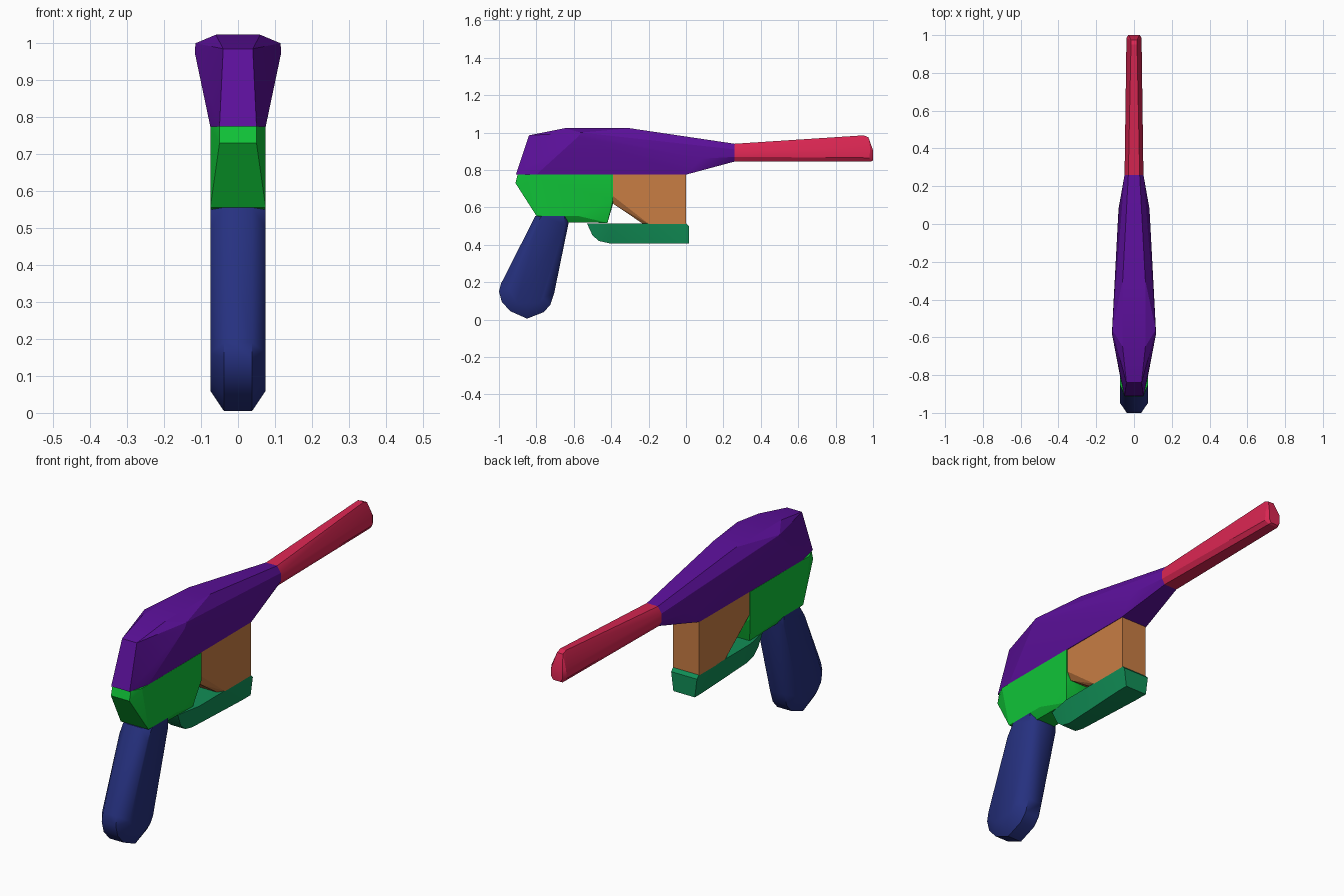
import bpy, bmesh, math

cube = bpy.data.objects.get("Cube")
if cube:
    bpy.data.objects.remove(cube, do_unlink=True)


def linear(c):
    c /= 255
    return c / 12.92 if c <= 0.04045 else ((c + 0.055) / 1.055) ** 2.4


def material(name, rgb):
    colour = [linear(c) for c in rgb] + [1.0]
    mat = bpy.data.materials.new(name)
    mat.use_nodes = True
    mat.diffuse_color = colour
    mat.node_tree.nodes["Principled BSDF"].inputs["Base Color"].default_value = colour
    return mat


def solid(name, half, mat, angle=25):
    """Faceted convex solid from the corners of its +x half, mirrored across x."""
    bm = bmesh.new()
    for x, y, z in half:
        for side in (1, -1):
            bm.verts.new((side * x, y, z))
    bmesh.ops.remove_doubles(bm, verts=bm.verts, dist=0.001)
    bmesh.ops.convex_hull(bm, input=bm.verts)
    loose = [v for v in bm.verts if not v.link_faces]
    bmesh.ops.delete(bm, geom=loose, context='VERTS')
    bmesh.ops.dissolve_limit(bm, angle_limit=math.radians(1), verts=bm.verts, edges=bm.edges)
    bmesh.ops.recalc_face_normals(bm, faces=bm.faces)
    mesh = bpy.data.meshes.new(name)
    bm.to_mesh(mesh)
    bm.free()
    mesh.materials.append(mat)
    obj = bpy.data.objects.new(name, mesh)
    bpy.context.collection.objects.link(obj)
    bpy.ops.object.select_all(action='DESELECT')
    obj.select_set(True)
    bpy.context.view_layer.objects.active = obj
    bpy.ops.object.shade_smooth_by_angle(angle=math.radians(angle))
    return obj


def rounded_plate(outline, width, inner, shrink):
    """Side outline at the inner width, plus a shrunken copy at full width."""
    cy = sum(p[0] for p in outline) / len(outline)
    cz = sum(p[1] for p in outline) / len(outline)
    points = []
    for y, z in outline:
        d = math.hypot(y - cy, z - cz)
        k = 1 - shrink / d
        points += [(inner, y, z), (width, cy + (y - cy) * k, cz + (z - cz) * k)]
    return points


purple = material("purple", (92, 16, 155))
green = material("green", (16, 196, 56))
orange = material("orange", (200, 125, 68))
teal = material("teal", (17, 142, 86))
blue = material("blue", (38, 49, 128))
red = material("red", (218, 38, 82))

# Upper body: widest near the rear shoulder, tapering to the barrel
solid("upper_body", [
    (0.05, -0.91, 0.775), (0.075, -0.8, 0.775), (0.072, 0, 0.775),
    (0.04, -0.84, 0.985), (0.117, -0.58, 0.975), (0.115, -0.56, 1.0),
    (0.06, -0.65, 1.023), (0.06, -0.3, 1.023), (0.082, 0.08, 0.86),
    (0.05, 0.26, 0.87), (0.05, 0.26, 0.91), (0.03, 0.26, 0.94), (0.035, 0.26, 0.845),
], purple, 15)

# Lower frame above the grip
solid("lower_frame", [
    (0.05, -0.9, 0.775), (0.05, -0.912, 0.73), (0.075, -0.85, 0.775),
    (0.075, -0.8, 0.555), (0.05, -0.63, 0.52), (0.05, -0.42, 0.517),
    (0.075, -0.58, 0.555), (0.075, -0.39, 0.64), (0.075, -0.39, 0.775),
    (0.05, -0.39, 0.62),
], green, 15)

# Block in front of the trigger opening
solid("front_block", [
    (0.07, -0.39, 0.775), (0.07, 0, 0.775), (0.07, 0, 0.512),
    (0.07, -0.2, 0.512), (0.07, -0.39, 0.66),
    (0.05, -0.23, 0.512), (0.05, -0.39, 0.62),
], orange, 15)

# Guard rail under the block, narrowing toward the trigger
solid("trigger_guard", [
    (0.045, -0.53, 0.515), (0.04, -0.5, 0.45), (0.04, -0.465, 0.42),
    (0.04, -0.41, 0.408), (0.07, -0.4, 0.515), (0.058, -0.05, 0.408),
    (0.058, 0.015, 0.408), (0.07, 0.015, 0.5), (0.07, 0, 0.515),
], teal)

# Rounded, raked grip
grip_side = [(-0.805, 0.555), (-0.62, 0.555), (-0.705, 0.14), (-0.725, 0.08),
             (-0.76, 0.04), (-0.85, 0.005), (-0.94, 0.045), (-0.985, 0.095),
             (-1.0, 0.15), (-0.99, 0.19)]
grip = rounded_plate(grip_side, 0.075, 0.038, 0.055)
grip += [(0.075, -0.77, 0.555), (0.075, -0.65, 0.555)]
solid("grip", grip, blue, 45)

# Barrel: flat underneath, narrow top ridge, sloped muzzle
solid("barrel", [
    (0.03, 0.26, 0.94), (0.05, 0.26, 0.91), (0.05, 0.26, 0.87), (0.035, 0.26, 0.845),
    (0.016, 0.95, 0.985), (0.016, 0.975, 0.975), (0.04, 0.985, 0.91),
    (0.04, 0.98, 0.865), (0.025, 0.99, 0.845),
    (0.03, 1.0, 0.905), (0.03, 1.0, 0.865), (0.02, 1.0, 0.85),
], red)
